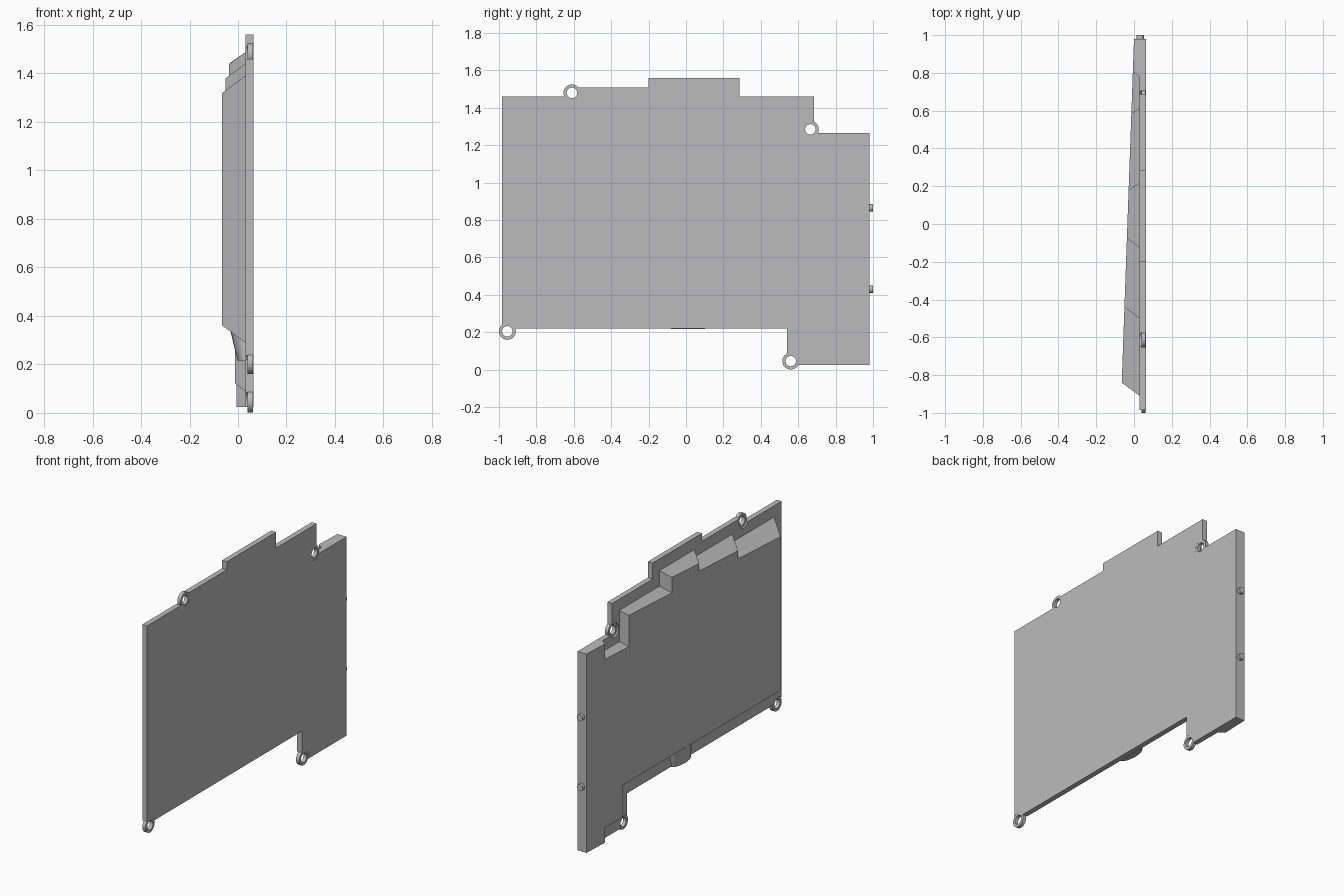
import bpy, bmesh, math
from mathutils import Vector, Matrix

cube = bpy.data.objects.get("Cube")
if cube:
    bpy.data.objects.remove(cube, do_unlink=True)

grey = bpy.data.materials.new("plain grey")
grey.use_nodes = True
grey.diffuse_color = (0.5, 0.5, 0.5, 1)
grey.node_tree.nodes["Principled BSDF"].inputs["Base Color"].default_value = (0.5, 0.5, 0.5, 1)

FRONT, BACK = 0.063, 0.03      # x of the plate's two faces


def finish(bm, name, smooth=False):
    bmesh.ops.recalc_face_normals(bm, faces=bm.faces)
    mesh = bpy.data.meshes.new(name)
    bm.to_mesh(mesh)
    bm.free()
    mesh.materials.append(grey)
    ob = bpy.data.objects.new(name, mesh)
    bpy.context.collection.objects.link(ob)
    if smooth:
        bpy.ops.object.select_all(action='DESELECT')
        ob.select_set(True)
        bpy.context.view_layer.objects.active = ob
        bpy.ops.object.shade_smooth_by_angle(angle=math.radians(35))
    return ob


def cylinder(bm, r, depth, centre, axis):
    rot = Matrix.Rotation(math.pi / 2, 4, axis)
    bmesh.ops.create_cone(bm, cap_ends=True, segments=32, radius1=r, radius2=r,
                          depth=depth, matrix=Matrix.Translation(centre) @ rot)


# Flat stepped plate
outline = [(-.985, .22), (-.985, 1.46), (-.61, 1.46), (-.61, 1.51), (-.2, 1.51),
           (-.2, 1.56), (.285, 1.56), (.285, 1.46), (.685, 1.46), (.685, 1.265),
           (.98, 1.265), (.98, .025), (.54, .025), (.54, .22)]
bm = bmesh.new()
face = bm.faces.new([bm.verts.new((BACK, y, z)) for y, z in outline])
ext = bmesh.ops.extrude_face_region(bm, geom=[face])
bmesh.ops.translate(bm, vec=(FRONT - BACK, 0, 0),
                    verts=[v for v in ext["geom"] if isinstance(v, bmesh.types.BMVert)])
# the extrusion keeps the first face only when asked, so close the back if open
bmesh.ops.holes_fill(bm, edges=[e for e in bm.edges if e.is_boundary], sides=0)
plate = finish(bm, "plate")

# Screw eyes around the edge, with the plate cut away behind them
eyes = [(-.61, 1.48), (.665, 1.285), (-.955, .205), (.56, .046)]
OUTER, INNER = .045, .028
bm = bmesh.new()
for y, z in eyes:
    cylinder(bm, OUTER - .001, .2, (.05, y, z), 'Y')
cutter = finish(bm, "eye_cutter")
cutter.hide_render = True
cutter.hide_viewport = True
cut = plate.modifiers.new("eye cuts", 'BOOLEAN')
cut.operation = 'DIFFERENCE'
cut.solver = 'EXACT'
cut.object = cutter

for i, (y, z) in enumerate(eyes):
    bm = bmesh.new()
    section = [(.04, INNER), (.04, OUTER), (.062, OUTER), (.062, INNER)]
    ring = [bm.verts.new((x, y, z + r)) for x, r in section]
    edges = [bm.edges.new((ring[k], ring[(k + 1) % 4])) for k in range(4)]
    bmesh.ops.spin(bm, geom=ring + edges, cent=(0, y, z), axis=(1, 0, 0),
                   angle=2 * math.pi, steps=32)
    bmesh.ops.remove_doubles(bm, verts=bm.verts, dist=1e-4)
    finish(bm, f"screw_eye_{i + 1}", smooth=True)

# Wedge-shaped housing: bevelled walls rising to a sloping flat back
base = [(-.91, .29), (-.91, 1.39), (-.5, 1.39), (-.5, 1.44), (-.125, 1.44),
        (-.125, 1.487), (.22, 1.487), (.22, 1.39), (.615, 1.39), (.615, 1.195),
        (.78, 1.195), (.78, 1.265), (.98, 1.265), (.98, .025), (.78, .025),
        (.78, .09), (.61, .09), (.61, .29)]


def back_x(y):
    return -.065 + (y + .84) * .0357


def inward(a, b):
    # straight walls on the plate's own rim, bevelled elsewhere
    if a[0] == b[0] == .98 or a[1] == b[1] and a[1] in (1.265, .025):
        return Vector((0, 0))
    d = Vector((b[0] - a[0], b[1] - a[1])).normalized()
    return Vector((d.y, -d.x))


bm = bmesh.new()
low, high = [], []
n = len(base)
for i, p in enumerate(base):
    depth = BACK - back_x(p[0])
    shift = (inward(base[i - 1], p) + inward(p, base[(i + 1) % n])) * .72 * depth
    y, z = p[0] + shift.x, p[1] + shift.y
    low.append(bm.verts.new((BACK, p[0], p[1])))
    high.append(bm.verts.new((back_x(y), y, z)))
for i in range(n):
    j = (i + 1) % n
    bm.faces.new((low[i], low[j], high[j], high[i]))
bm.faces.new(high)
bm.faces.new(low[::-1])
finish(bm, "wedge_housing")

# Rounded bulge under the housing's lower bevel
bm = bmesh.new()
for k in range(13):
    a = math.pi * k / 12
    c, s = math.cos(a), math.sin(a)
    bm.verts.new((.032 - .034 * s, .01 + .09 * c, .217))
    bm.verts.new((.032 - .064 * s, .03 + .10 * c, .34))
bmesh.ops.convex_hull(bm, input=bm.verts)
finish(bm, "lower_bulge", smooth=True)

# Two small pegs on the rear edge
for name, z in (("upper_peg", .865), ("lower_peg", .43)):
    bm = bmesh.new()
    cylinder(bm, .02, .03, (.033, .985, z), 'X')
    finish(bm, name, smooth=True)
